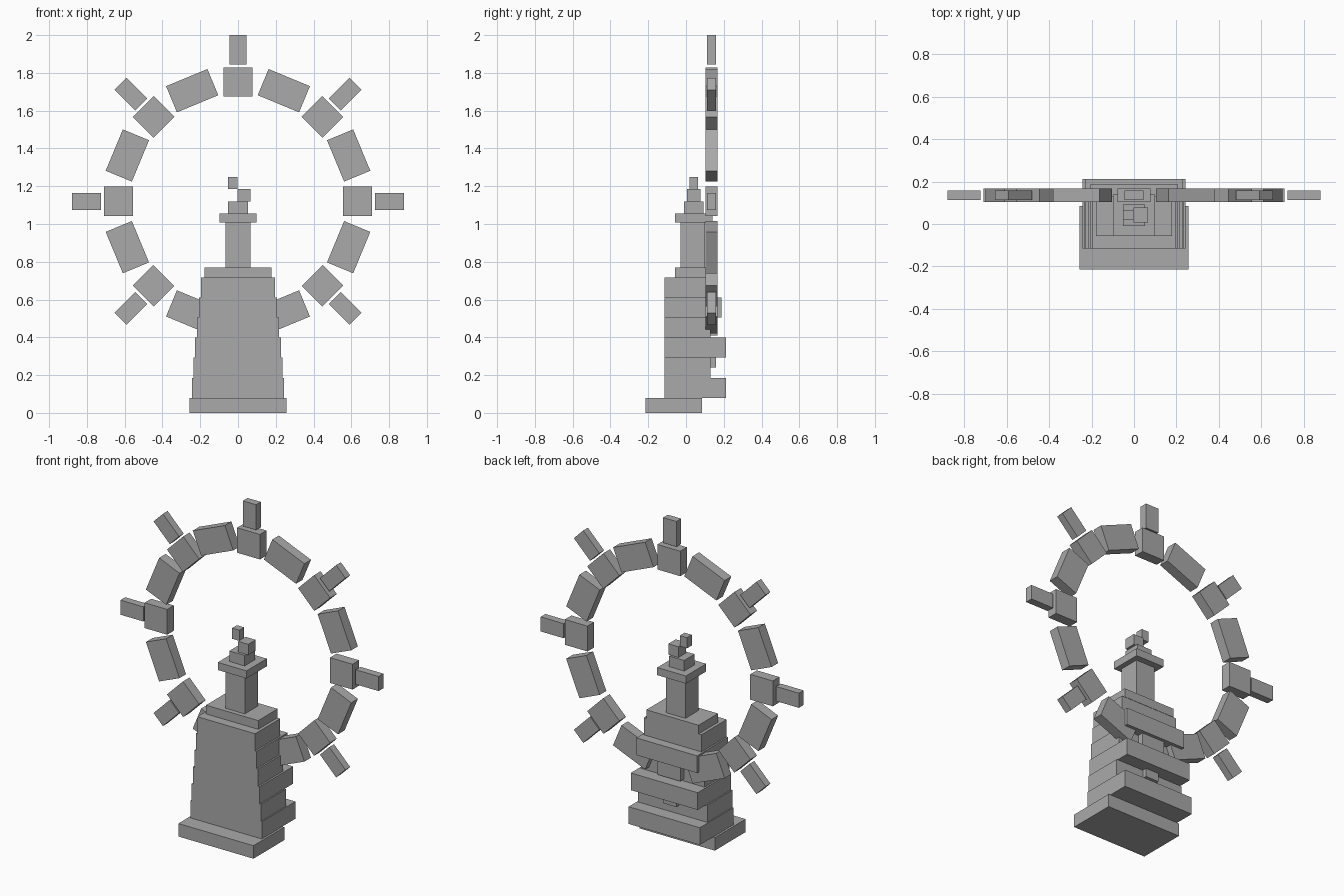
import bpy
from math import cos, sin, pi

# Remove the default cube
cube = bpy.data.objects.get("Cube")
if cube:
    bpy.data.objects.remove(cube, do_unlink=True)

# Single plain stone material
stone = bpy.data.materials.new("grey_stone")
stone.use_nodes = True
colour = (0.4, 0.4, 0.4, 1)
stone.diffuse_color = colour
stone.node_tree.nodes["Principled BSDF"].inputs["Base Color"].default_value = colour


def block(name, centre, size, turn=0):
    """Flat-shaded box, turned about the y axis."""
    bpy.ops.mesh.primitive_cube_add(size=1, location=centre)
    ob = bpy.context.object
    ob.name = name
    ob.scale = size
    ob.rotation_euler.y = turn
    ob.data.materials.append(stone)
    return ob


def span(name, x, y, z):
    """Box given by its limits on each axis."""
    axes = (x, y, z)
    return block(name, [(a + b) / 2 for a, b in axes], [b - a for a, b in axes])


# Base slab
span("base_slab", (-0.256, 0.256), (-0.215, 0.085), (0, 0.08))

# Tapering tower: flush front, alternate tiers project at the back
halves = (0.243, 0.236, 0.228, 0.217, 0.207, 0.197)
backs = (0.212, 0.13, 0.212, 0.13, 0.187, 0.13)
tier_height = 0.106
for i, (half, back) in enumerate(zip(halves, backs)):
    low = 0.08 + i * tier_height
    span(f"tower_tier_{i + 1}", (-half, half), (-0.115, back), (low, low + tier_height))

# Plinth, pillar and capital
span("top_plate", (-0.178, 0.178), (-0.057, 0.132), (0.716, 0.77))
span("pillar", (-0.066, 0.066), (-0.028, 0.1), (0.77, 1.008))
span("capital", (-0.098, 0.098), (-0.057, 0.14), (1.008, 1.055))

# Small figure stacked on the capital
span("figure_base", (-0.052, 0.052), (-0.01, 0.092), (1.055, 1.12))
span("figure_body", (-0.003, 0.066), (0.006, 0.078), (1.12, 1.186))
span("figure_tip", (-0.052, -0.003), (0.018, 0.064), (1.184, 1.25))

# Ring of sixteen blocks, with a ray outside every second one
ring_z, ring_y = 1.12, 0.135
for i in range(16):
    angle = i * pi / 8

    def at(radius):
        return (radius * cos(angle), ring_y, ring_z + radius * sin(angle))

    if i % 2:
        block(f"ring_long_block_{i}", at(0.634), (0.15, 0.064, 0.237), -angle)
    else:
        block(f"ring_square_block_{i}", at(0.632), (0.154, 0.064, 0.156), -angle)
        block(f"ring_ray_{i}", at(0.802), (0.156, 0.046, 0.09), -angle)
